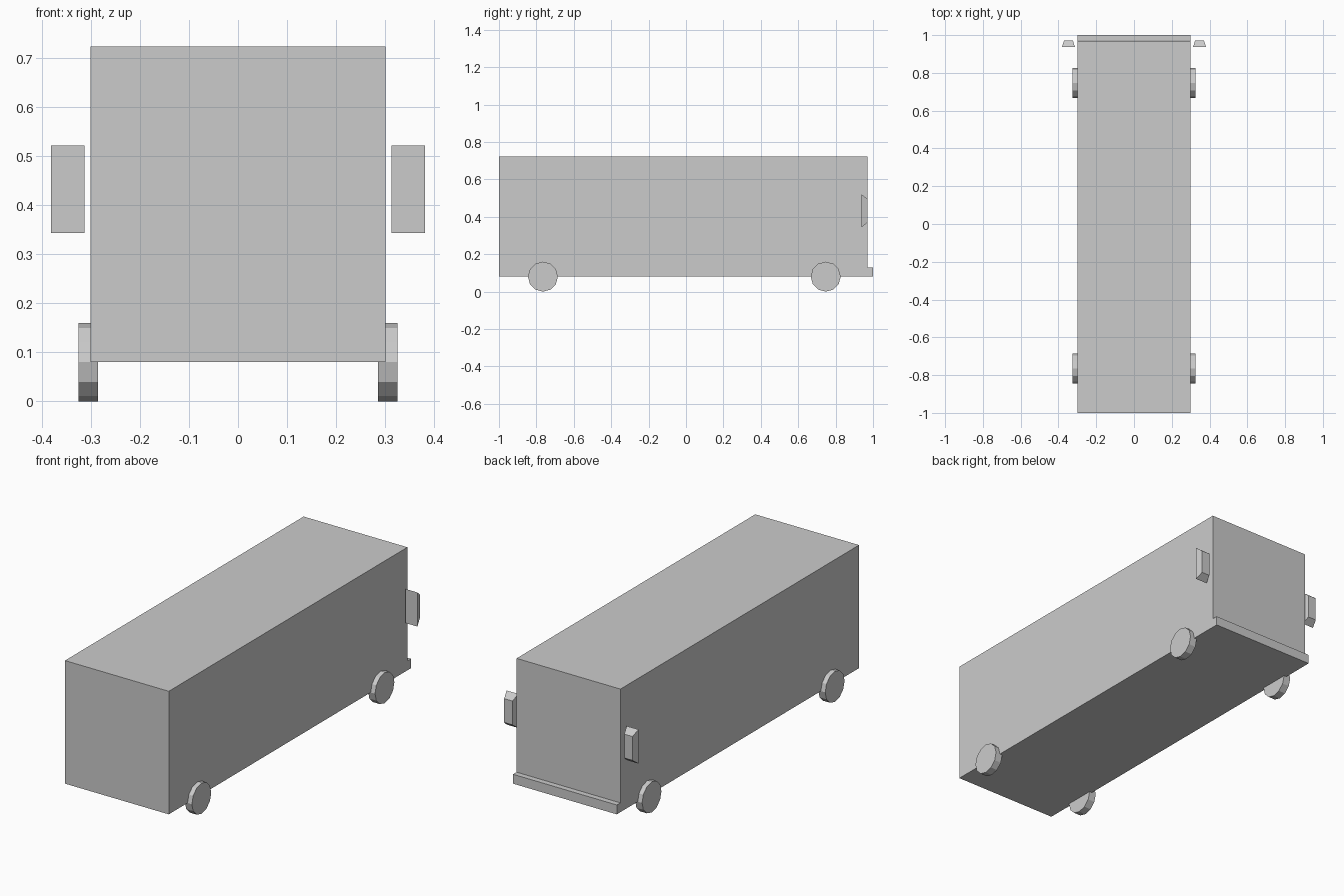
import bpy, bmesh, math
from mathutils import Matrix

if "Cube" in bpy.data.objects:
    bpy.data.objects.remove(bpy.data.objects["Cube"])


def add_object(name, bm):
    bmesh.ops.recalc_face_normals(bm, faces=bm.faces)
    mesh = bpy.data.meshes.new(name)
    bm.to_mesh(mesh)
    bm.free()
    obj = bpy.data.objects.new(name, mesh)
    bpy.context.collection.objects.link(obj)
    return obj


# Body: side profile (y, z) with a low bumper ledge, extruded across x
profile = [(-1, 0.08), (1, 0.08), (1, 0.129), (0.971, 0.129),
           (0.97, 0.723), (-1, 0.723)]
bm = bmesh.new()
face = bm.faces.new([bm.verts.new((-0.3, y, z)) for y, z in profile])
ext = bmesh.ops.extrude_face_region(bm, geom=[face])
bmesh.ops.translate(bm, vec=(0.6, 0, 0),
                    verts=[v for v in ext["geom"] if isinstance(v, bmesh.types.BMVert)])
add_object("body", bm)

for side, label in ((-1, "left"), (1, "right")):
    # Twelve-sided wheels, one vertex touching the ground
    for y, end in ((-0.765, "front"), (0.747, "rear")):
        bm = bmesh.new()
        bmesh.ops.create_cone(
            bm, cap_ends=True, segments=12, radius1=0.08, radius2=0.08, depth=0.04,
            matrix=Matrix.Translation((side * 0.305, y, 0.08))
            @ Matrix.Rotation(math.pi / 2, 4, 'Y'))
        add_object(f"{end}_{label}_wheel", bm)

    # Side mirrors: block tapering towards +y
    bm = bmesh.new()
    bmesh.ops.create_cube(bm, size=1)
    for v in bm.verts:
        taper = 0.7 if v.co.y > 0 else 1.0
        v.co = (side * 0.347 + v.co.x * 0.068 * taper,
                0.954 + v.co.y * 0.034,
                0.432 + v.co.z * 0.178 * taper)
    add_object(f"{label}_mirror", bm)
